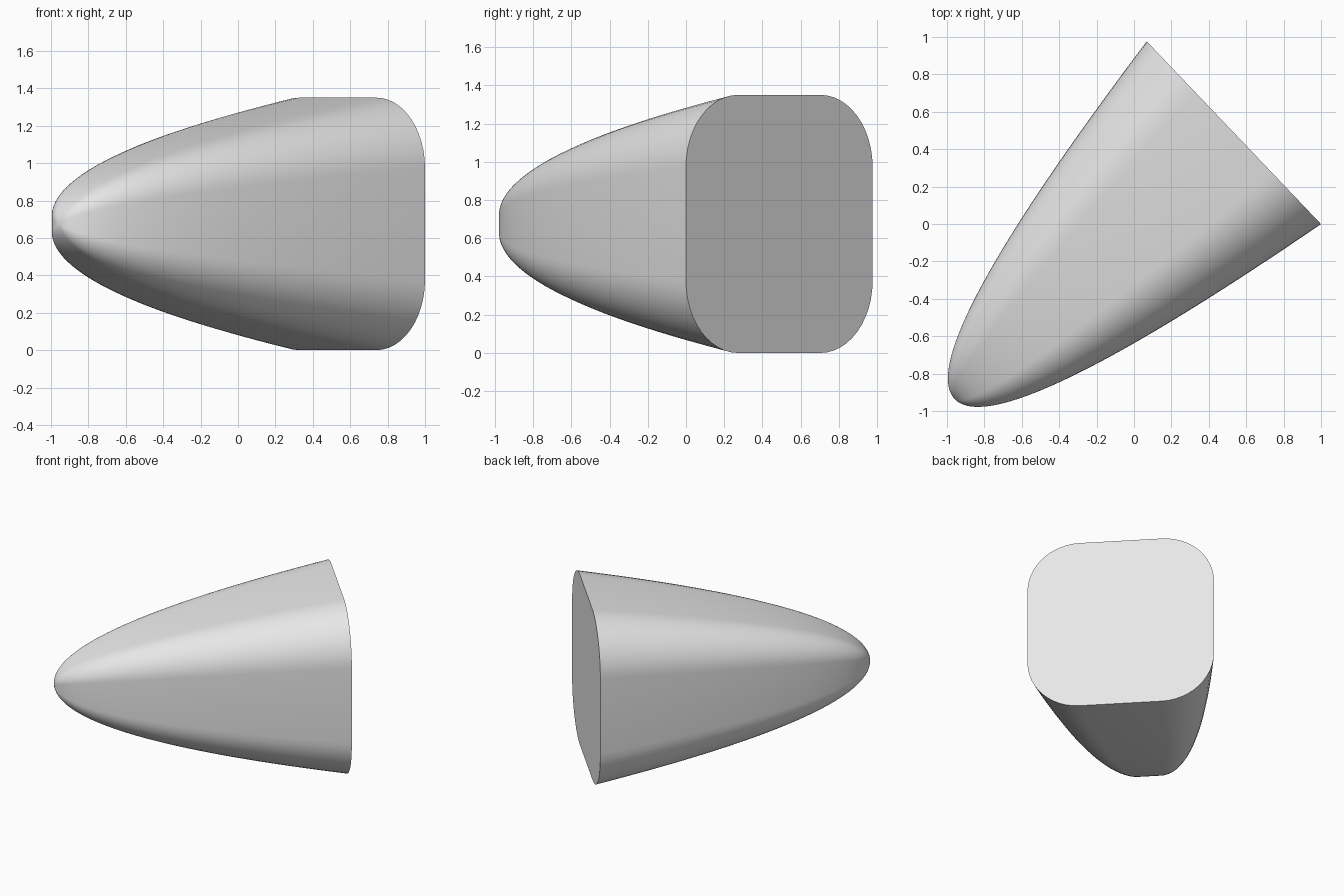
import bpy, bmesh, math
from mathutils import Matrix, Vector

if "Cube" in bpy.data.objects:
    bpy.data.objects.remove(bpy.data.objects["Cube"])

HALF = 0.675        # half width of the square base
LENGTH = 2.063      # tip to base
FLAT = 0.44         # straight share of each side
RINGS, ARC = 40, 12

grey = bpy.data.materials.new("light grey")
grey.diffuse_color = (0.8, 0.8, 0.8, 1)
grey.use_nodes = True
grey.node_tree.nodes["Principled BSDF"].inputs["Base Color"].default_value = grey.diffuse_color


def rounded_square():
    """Unit rounded square, counter-clockwise."""
    pts = []
    for k in range(4):
        turn = Matrix.Rotation(k * math.pi / 2, 2)
        for i in range(ARC + 1):
            a = i / ARC * math.pi / 2
            pts.append(turn @ Vector((FLAT + (1 - FLAT) * math.cos(a),
                                      FLAT + (1 - FLAT) * math.sin(a))))
    return pts


# Parabolic nose: tip at t = 0, base at t = LENGTH, along local +x
bm = bmesh.new()
section = rounded_square()
n = len(section)
tip = bm.verts.new((0, 0, 0))
rings = []
for j in range(1, RINGS + 1):
    u = j / RINGS
    rings.append([bm.verts.new((LENGTH * u * u, p.x * HALF * u, p.y * HALF * u))
                  for p in section])
for i in range(n):
    k = (i + 1) % n
    bm.faces.new((tip, rings[0][k], rings[0][i]))
    for a, b in zip(rings, rings[1:]):
        bm.faces.new((a[i], a[k], b[k], b[i]))

# Flat base cap
bm.faces.new(rings[-1])
bmesh.ops.recalc_face_normals(bm, faces=bm.faces)

mesh = bpy.data.meshes.new("nose_cone")
bm.to_mesh(mesh)
bm.free()
mesh.materials.append(grey)
cone = bpy.data.objects.new("nose_cone", mesh)
bpy.context.collection.objects.link(cone)

# Turn the axis diagonally and place the base
angle = math.radians(43.65)
axis = Vector((math.cos(angle), math.sin(angle), 0))
cone.rotation_euler = (0, 0, angle)
cone.location = Vector((0.534, 0.488, HALF)) - axis * LENGTH

bpy.context.view_layer.objects.active = cone
cone.select_set(True)
bpy.ops.object.shade_smooth_by_angle(angle=math.radians(40))
